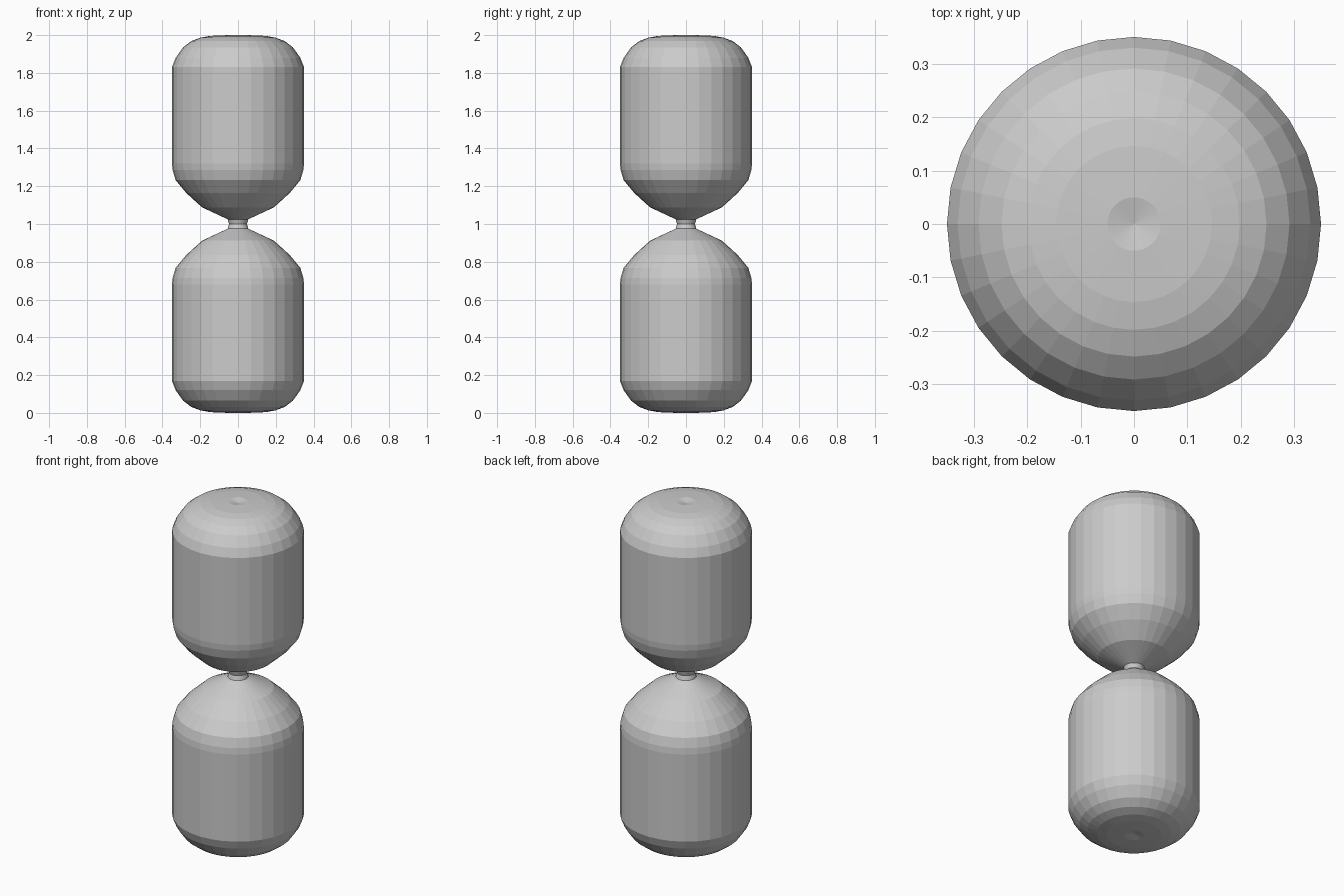
import bpy, bmesh, math

if "Cube" in bpy.data.objects:
    bpy.data.objects.remove(bpy.data.objects["Cube"])

SIDES = 32

# Upper half profile (radius, z), from the waist to the dimpled top
half = [(0.047, 1.0), (0.055, 1.025), (0.19, 1.088), (0.275, 1.165),
        (0.33, 1.232), (0.346, 1.285), (0.35, 1.32), (0.35, 1.83),
        (0.33, 1.88), (0.291, 1.935), (0.248, 1.968), (0.198, 1.987),
        (0.146, 1.996), (0.05, 2.0)]
DIMPLE_Z = 1.99

# Mirror the profile about the waist to get the lower bulb
profile = [(r, 2 - z) for r, z in reversed(half[1:])] + half


def lathe(name, points, bottom_z, top_z):
    """Revolve a profile, closing both ends with a centre point."""
    bm = bmesh.new()
    rings = []
    for r, z in points:
        rings.append([bm.verts.new((r * math.cos(2 * math.pi * i / SIDES),
                                    r * math.sin(2 * math.pi * i / SIDES), z))
                      for i in range(SIDES)])
    bottom = bm.verts.new((0, 0, bottom_z))
    top = bm.verts.new((0, 0, top_z))
    for i in range(SIDES):
        j = (i + 1) % SIDES
        for a, b in zip(rings, rings[1:]):
            bm.faces.new((a[i], a[j], b[j], b[i]))
        bm.faces.new((bottom, rings[0][j], rings[0][i]))
        bm.faces.new((top, rings[-1][i], rings[-1][j]))
    bmesh.ops.recalc_face_normals(bm, faces=bm.faces)
    mesh = bpy.data.meshes.new(name)
    bm.to_mesh(mesh)
    bm.free()
    obj = bpy.data.objects.new(name, mesh)
    bpy.context.collection.objects.link(obj)
    return obj


# Two-bulb glass body with a narrow waist
lathe("hourglass_glass", profile, 2 - DIMPLE_Z, DIMPLE_Z)
